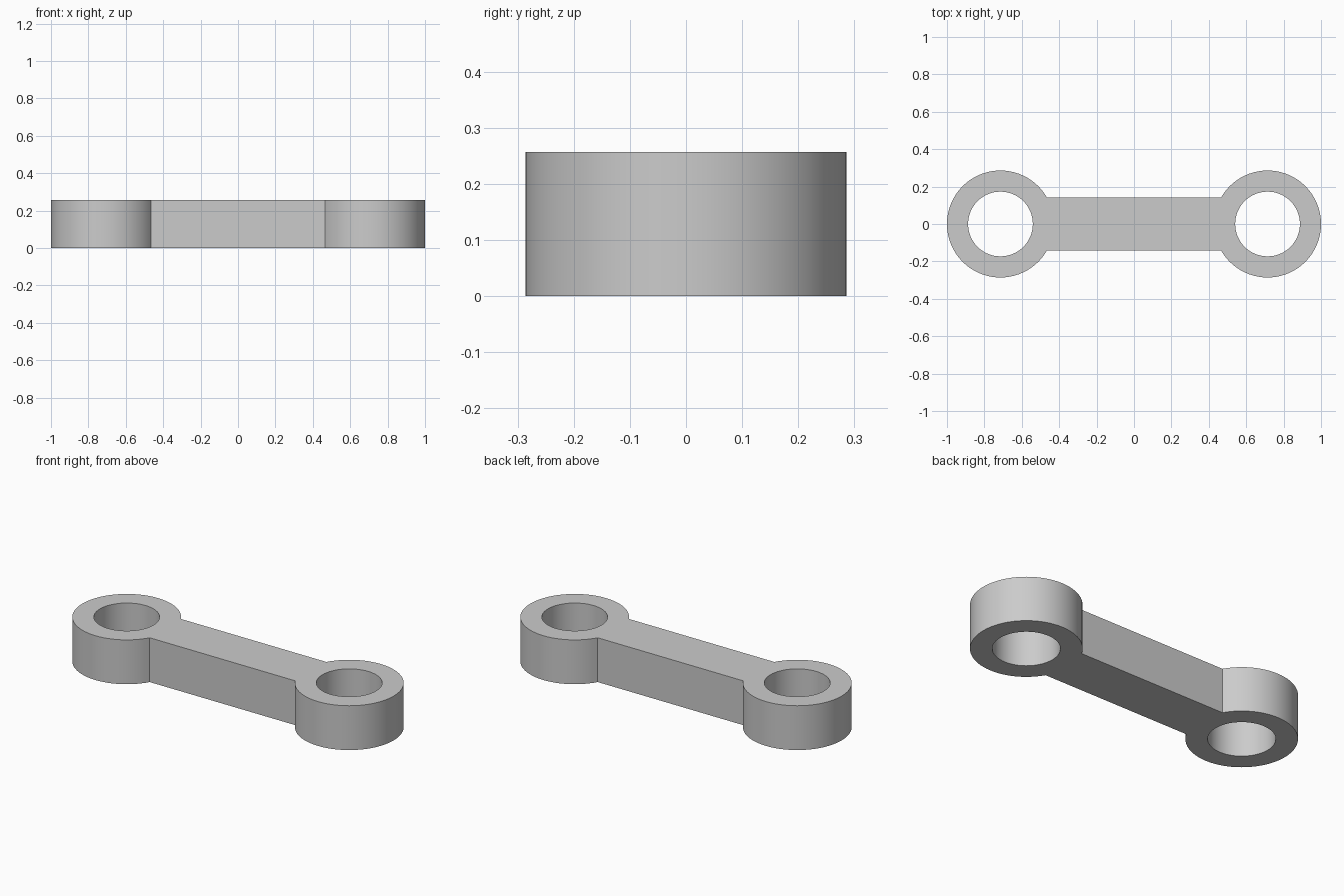
import bpy
import bmesh
from math import cos, sin, radians, pi
from mathutils import Vector

cube = bpy.data.objects.get("Cube")
if cube:
    bpy.data.objects.remove(cube, do_unlink=True)

HEIGHT = 0.257
CENTRE = 0.714      # distance of each eye from the middle
OUTER = 0.286       # eye radius; the bar is as wide as this radius
HOLE = 0.173

steel = bpy.data.materials.new("plain grey")
steel.use_nodes = True
grey = (0.6, 0.6, 0.6, 1)
steel.diffuse_color = grey
steel.node_tree.nodes["Principled BSDF"].inputs["Base Color"].default_value = grey


def arc(cx, radius, start, end, steps):
    """Points along an arc, both ends included."""
    angles = [start + (end - start) * i / steps for i in range(steps + 1)]
    return [Vector((cx + radius * cos(a), radius * sin(a), 0)) for a in angles]


def add_loop(bm, points):
    verts = [bm.verts.new(p) for p in points]
    for a, b in zip(verts, verts[1:] + verts[:1]):
        bm.edges.new((a, b))


bm = bmesh.new()

# Outline: two open rings joined by the straight bar
sweep = radians(150)
right_end = arc(CENTRE, OUTER, -sweep, sweep, 60)
left_end = [Vector((-p.x, -p.y, 0)) for p in right_end]
add_loop(bm, right_end + left_end)

# Pin holes
for side in (-1, 1):
    add_loop(bm, arc(side * CENTRE, HOLE, 0, 2 * pi, 64)[:-1])

# Fill the plan and raise it to full height
bmesh.ops.triangle_fill(bm, edges=bm.edges[:], use_beauty=True)
raised = bmesh.ops.extrude_face_region(bm, geom=bm.faces[:], use_keep_orig=True)
top = [g for g in raised["geom"] if isinstance(g, bmesh.types.BMVert)]
bmesh.ops.translate(bm, verts=top, vec=(0, 0, HEIGHT))
bmesh.ops.recalc_face_normals(bm, faces=bm.faces[:])

mesh = bpy.data.meshes.new("connecting_link")
bm.to_mesh(mesh)
bm.free()
mesh.materials.append(steel)
link = bpy.data.objects.new("connecting_link", mesh)
bpy.context.collection.objects.link(link)

# Smooth round walls, crisp rims and corners
bpy.ops.object.select_all(action="DESELECT")
link.select_set(True)
bpy.context.view_layer.objects.active = link
bpy.ops.object.shade_smooth_by_angle(angle=radians(30))
